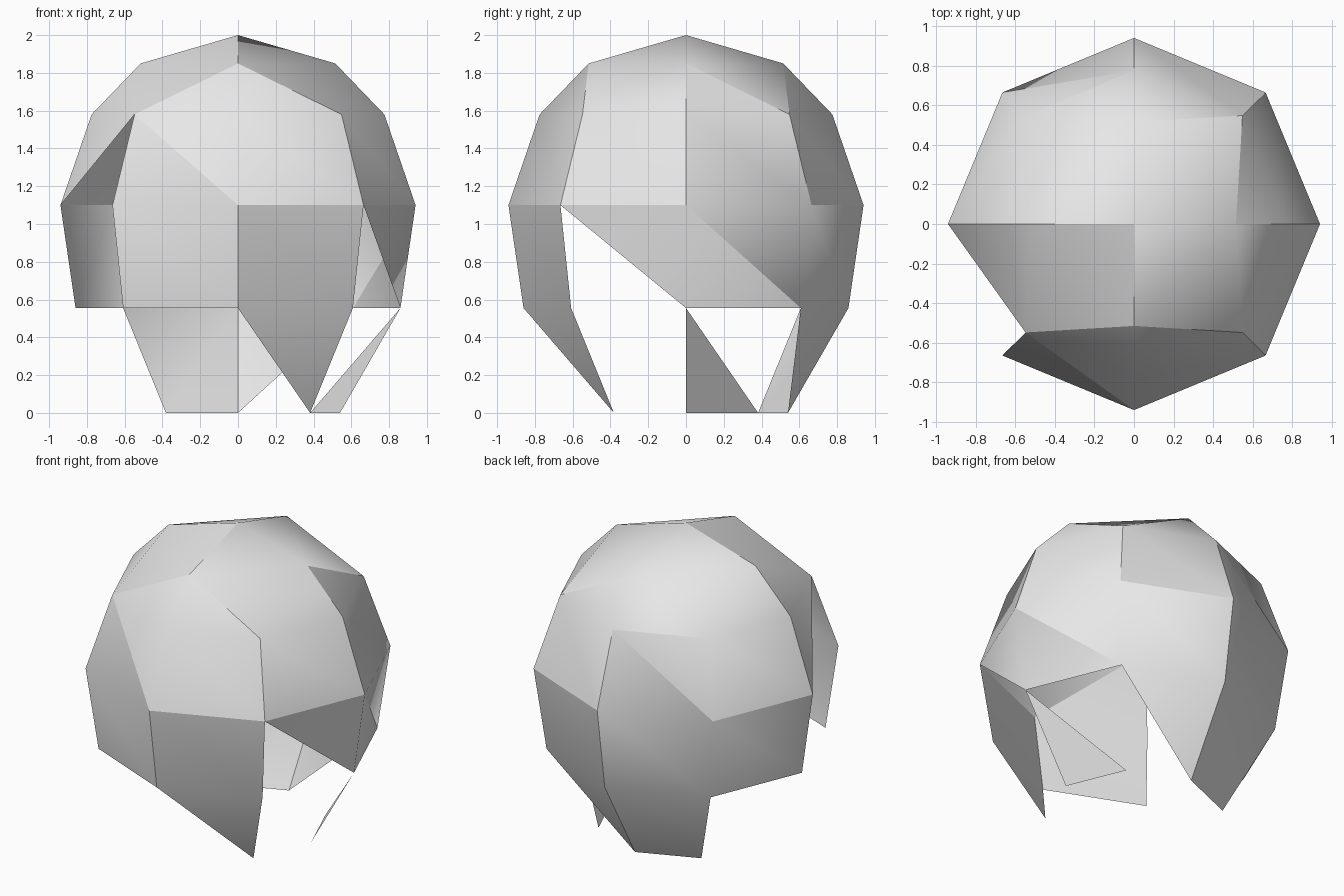
import bpy, bmesh, math

cube = bpy.data.objects.get("Cube")
if cube:
    bpy.data.objects.remove(cube, do_unlink=True)

# Single grey material
grey = bpy.data.materials.new("light_grey")
grey.use_nodes = True
colour = (0.8, 0.8, 0.8, 1.0)
grey.diffuse_color = colour
grey.node_tree.nodes["Principled BSDF"].inputs["Base Color"].default_value = colour

# Rings named a (top) to e (bottom): radius and height
RINGS = {"a": (0.515, 1.85), "b": (0.775, 1.58), "c": (0.94, 1.10),
         "d": (0.86, 0.555), "e": (0.54, 0.0)}
# Directions counter-clockwise from +x; S is the front
DIRS = ["E", "NE", "N", "NW", "W", "SW", "S", "SE"]

bm = bmesh.new()
points = {"top": bm.verts.new((0, 0, 2.0))}


def point(name):
    """Corner of the shell, such as SEb: direction then ring."""
    if name not in points:
        radius, height = RINGS[name[-1]]
        angle = math.radians(45 * DIRS.index(name[:-1]))
        points[name] = bm.verts.new((radius * math.cos(angle),
                                     radius * math.sin(angle), height))
    return points[name]


def face(names):
    bm.faces.new([point(n) for n in names.split()])


def panel(left, right, upper, lower):
    face(f"{left}{upper} {left}{lower} {right}{lower} {right}{upper}")


# Crown: four folded quarters, then triangles down to the second ring
for i in range(0, 8, 2):
    p, q, r = DIRS[i], DIRS[i + 1], DIRS[(i + 2) % 8]
    face(f"top {p}a {r}a")
    face(f"{p}a {q}b {r}a")
    face(f"{p}a {p}b {q}b")
    face(f"{r}a {q}b {r}b")

# Upper band, with cut panels where creases or gaps cross it
for i, p in enumerate(DIRS):
    q = DIRS[(i + 1) % 8]
    if p == "W":
        face("Wb Wc SWb")
    elif p == "SW":
        face("SWb Sc Sb")
        face("SWb SWc Sc")
    elif p == "N":
        face("Nb Nc NWc")
        face("Nb NWc NWb")
    else:
        panel(p, q, "b", "c")

# Lower band and hanging points
for p, q in (("NE", "N"), ("N", "NW"), ("NW", "W"), ("SW", "S"), ("S", "SE")):
    panel(p, q, "c", "d")
panel("N", "NW", "d", "e")
for names in ("Ec NEd NEc", "Ec Ed NEd", "SEc Ed Ec",
              "Sd SEe SEd", "NEd Ne Nd", "Ed Ee NEe"):
    face(names)

# Creases between the smooth patches
CREASES = ["top Sa", "SWb Sa SEb SEc", "SEc Sc SWb", "Sc Sd", "SEc Ec NEd",
           "Ea Eb Ec", "Ea NEb Na", "NEb NEc Nc", "top Wa Wb Wc NWc Nb NWb",
           "Nb Nc Nd Ne"]
for f in bm.faces:
    f.smooth = True
for chain in CREASES:
    names = chain.split()
    for a, b in zip(names, names[1:]):
        edge = bm.edges.get((point(a), point(b)))
        if edge:
            edge.smooth = False

mesh = bpy.data.meshes.new("faceted_shell")
bm.to_mesh(mesh)
bm.free()
mesh.materials.append(grey)
shell = bpy.data.objects.new("faceted_shell", mesh)
bpy.context.collection.objects.link(shell)
